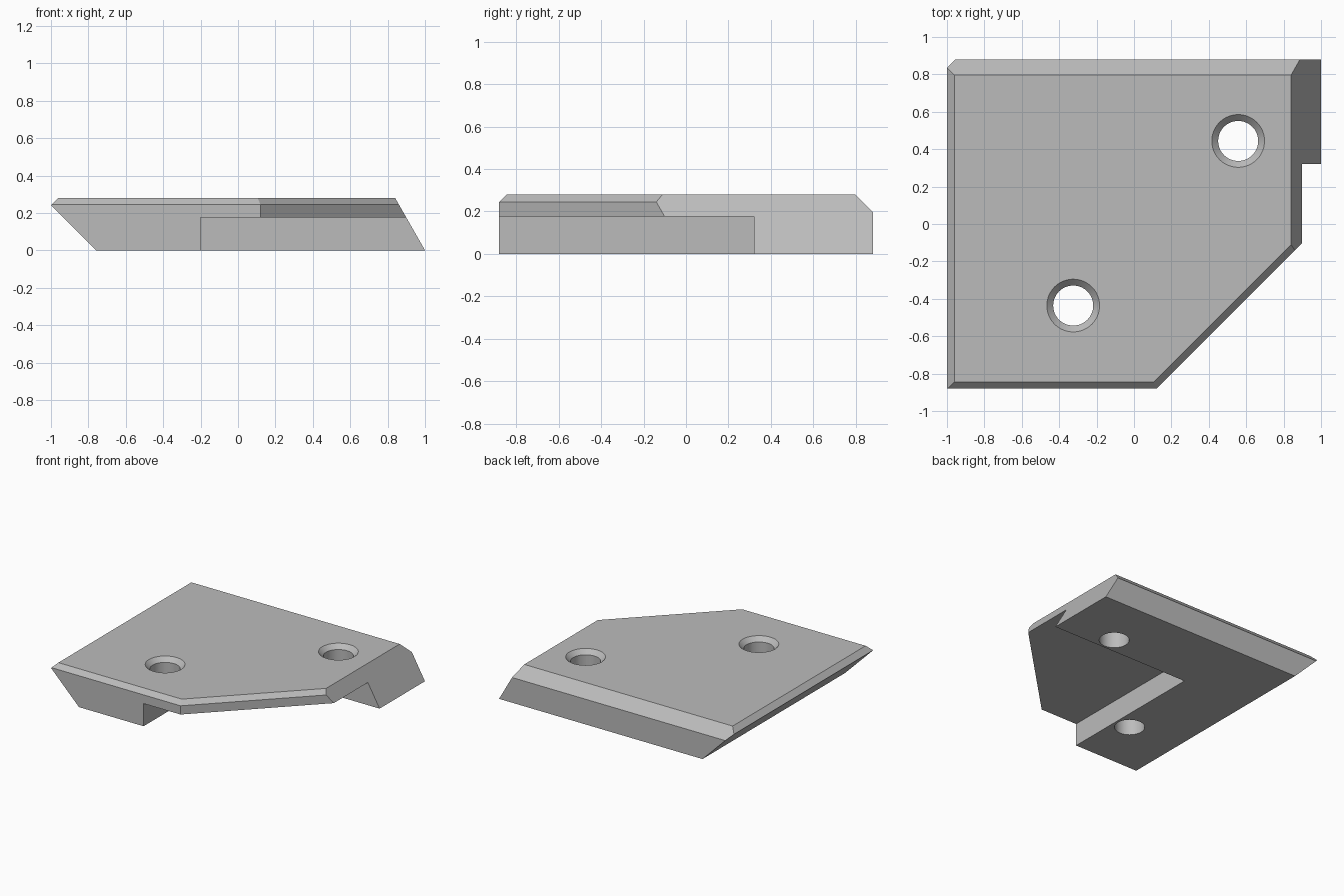
import bpy
import bmesh
from math import radians
from mathutils import Matrix, Vector

cube = bpy.data.objects.get("Cube")
if cube:
    bpy.data.objects.remove(cube, do_unlink=True)

TOP = 0.28       # plate height
RIM = 0.245      # lower edge of the small chamfers
HALF_Y = 0.88    # half depth
POCKET = 0.177   # height of the underside step

grey = bpy.data.materials.new("plain grey")
grey.use_nodes = True
grey.diffuse_color = (0.5, 0.5, 0.5, 1)
grey.node_tree.nodes["Principled BSDF"].inputs["Base Color"].default_value = grey.diffuse_color


def make_object(name, bm):
    mesh = bpy.data.meshes.new(name)
    bm.to_mesh(mesh)
    bm.free()
    mesh.materials.append(grey)
    obj = bpy.data.objects.new(name, mesh)
    bpy.context.collection.objects.link(obj)
    return obj


def box(low, high):
    low, high = Vector(low), Vector(high)
    bm = bmesh.new()
    place = Matrix.Translation((low + high) / 2) @ Matrix.Diagonal((*(high - low), 1))
    bmesh.ops.create_cube(bm, size=1, matrix=place)
    return bm


def slice_off(bm, point, normal):
    """Remove everything beyond a plane and close the cut."""
    cut = bmesh.ops.bisect_plane(bm, geom=bm.verts[:] + bm.edges[:] + bm.faces[:],
                                 plane_co=point, plane_no=Vector(normal).normalized(),
                                 clear_outer=True)
    edges = [e for e in cut["geom_cut"] if isinstance(e, bmesh.types.BMEdge)]
    bmesh.ops.contextual_create(bm, geom=edges)


def subtract(target, bm):
    cutter = make_object("cutter", bm)
    cutter.hide_render = True
    mod = target.modifiers.new("cut", 'BOOLEAN')
    mod.operation, mod.solver, mod.object = 'DIFFERENCE', 'EXACT', cutter
    bpy.context.view_layer.objects.active = target
    bpy.ops.object.modifier_apply(modifier=mod.name)
    bpy.data.objects.remove(cutter, do_unlink=True)


def cone(x, y, z0, z1, r0, r1):
    bm = bmesh.new()
    bmesh.ops.create_cone(bm, cap_ends=True, segments=64, radius1=r0, radius2=r1,
                          depth=z1 - z0, matrix=Matrix.Translation((x, y, (z0 + z1) / 2)))
    return bm


# Plate outline with sloped sides and chamfers
bm = box((-1.1, -HALF_Y, 0), (1.1, HALF_Y, TOP))
slice_off(bm, (-0.759, 0, 0), (-1, 0, -1))             # left undercut
slice_off(bm, (-1, 0, 0.241), (-1, 0, 1))              # left chamfer
slice_off(bm, (1, 0, 0), (0.28, 0, 0.16))              # right slope
slice_off(bm, (0, HALF_Y, 0.197), (0, 1, 1))           # back chamfer
slice_off(bm, (0, -HALF_Y, RIM), (0, -1, 1))           # front chamfer
slice_off(bm, (0.12, -HALF_Y, 0), (1, -1, 0))          # diagonal corner
slice_off(bm, (0.12, -HALF_Y, RIM), (1, -1, 2 ** 0.5))  # diagonal chamfer
bmesh.ops.recalc_face_normals(bm, faces=bm.faces[:])
plate = make_object("bracket_plate", bm)

# Underside step, leaving an L-shaped foot
subtract(plate, box((-0.2, -1, -0.1), (1.2, 0.32, POCKET)))

# Countersunk screw holes
for x, y in ((0.557, 0.444), (-0.325, -0.436)):
    subtract(plate, cone(x, y, -0.1, 0.4, 0.107, 0.107))
    subtract(plate, cone(x, y, RIM - 0.02, TOP + 0.02, 0.086, 0.161))

bpy.ops.object.select_all(action='DESELECT')
plate.select_set(True)
bpy.context.view_layer.objects.active = plate
bpy.ops.object.shade_smooth_by_angle(angle=radians(20))
